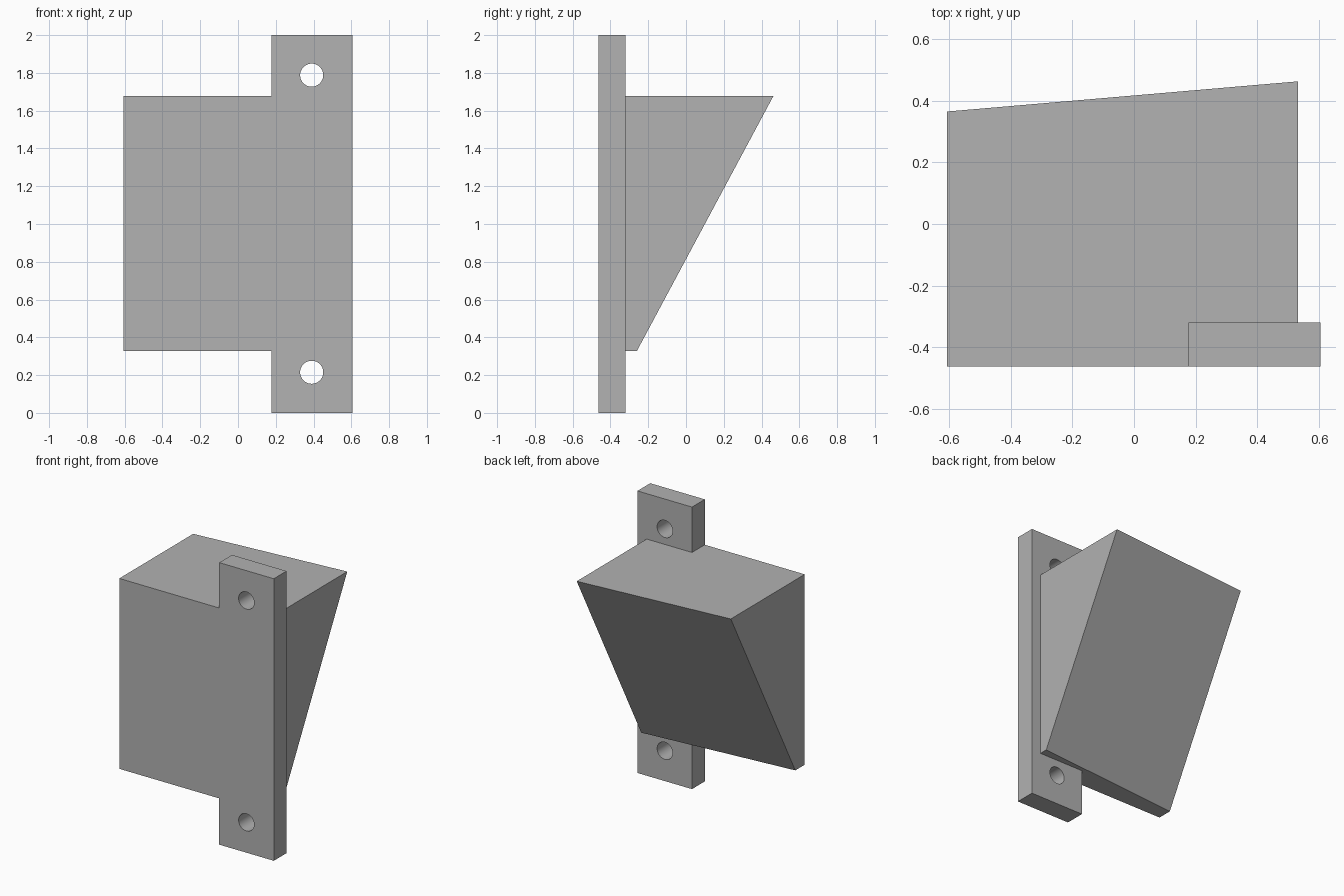
import bpy
import bmesh
from math import pi, radians

default = bpy.data.objects.get("Cube")
if default:
    bpy.data.objects.remove(default, do_unlink=True)

grey = bpy.data.materials.new("plain grey")
grey.use_nodes = True
colour = (0.445, 0.445, 0.445, 1)
grey.diffuse_color = colour
grey.node_tree.nodes["Principled BSDF"].inputs["Base Color"].default_value = colour

FRONT = -0.463
PLATE_BACK = -0.32
LEFT, RIGHT = 0.605, -0.607


def add_object(name, bm):
    bmesh.ops.recalc_face_normals(bm, faces=bm.faces)
    mesh = bpy.data.meshes.new(name)
    bm.to_mesh(mesh)
    bm.free()
    mesh.materials.append(grey)
    obj = bpy.data.objects.new(name, mesh)
    bpy.context.collection.objects.link(obj)
    return obj


def block(name, x0, x1, z0, z1, back):
    """Box from the front plane to a back face given by back(x, z)."""
    bm = bmesh.new()
    bmesh.ops.create_cube(bm, size=1)
    for v in bm.verts:
        x = x1 if v.co.x > 0 else x0
        z = z1 if v.co.z > 0 else z0
        v.co = (x, back(x, z) if v.co.y > 0 else FRONT, z)
    return add_object(name, bm)


def combine(target, other, operation):
    mod = target.modifiers.new(operation.lower(), 'BOOLEAN')
    mod.operation = operation
    mod.solver = 'EXACT'
    mod.object = other
    bpy.context.view_layer.objects.active = target
    bpy.ops.object.modifier_apply(modifier=mod.name)
    bpy.data.objects.remove(other, do_unlink=True)


# Wedge body, its back sloping in height and slightly skewed across
BODY_LEFT, BOTTOM, TOP = 0.533, 0.328, 1.678


def wedge_back(x, z):
    rise = (z - BOTTOM) / (TOP - BOTTOM)
    skew = (x - BODY_LEFT) / (BODY_LEFT - RIGHT) * 0.098
    return -0.26 + 0.723 * rise + skew


bracket = block("wedge_bracket", RIGHT, BODY_LEFT, BOTTOM, TOP, wedge_back)

# Mounting plate, fused flush with the front of the wedge
plate = block("mounting_plate", 0.177, LEFT, 0, 2, lambda x, z: PLATE_BACK)
combine(bracket, plate, 'UNION')

# Screw holes through both ends of the plate
for z in (0.215, 1.788):
    bm = bmesh.new()
    bmesh.ops.create_cone(bm, cap_ends=True, segments=48,
                          radius1=0.061, radius2=0.061, depth=0.5)
    drill = add_object("hole_cutter", bm)
    drill.hide_render = True
    drill.rotation_euler.x = pi / 2
    drill.location = (0.39, -0.39, z)
    bpy.context.view_layer.update()
    combine(bracket, drill, 'DIFFERENCE')

# Smooth hole walls, crisp outer edges
bpy.ops.object.select_all(action='DESELECT')
bracket.select_set(True)
bpy.context.view_layer.objects.active = bracket
bpy.ops.object.shade_smooth_by_angle(angle=radians(30))
